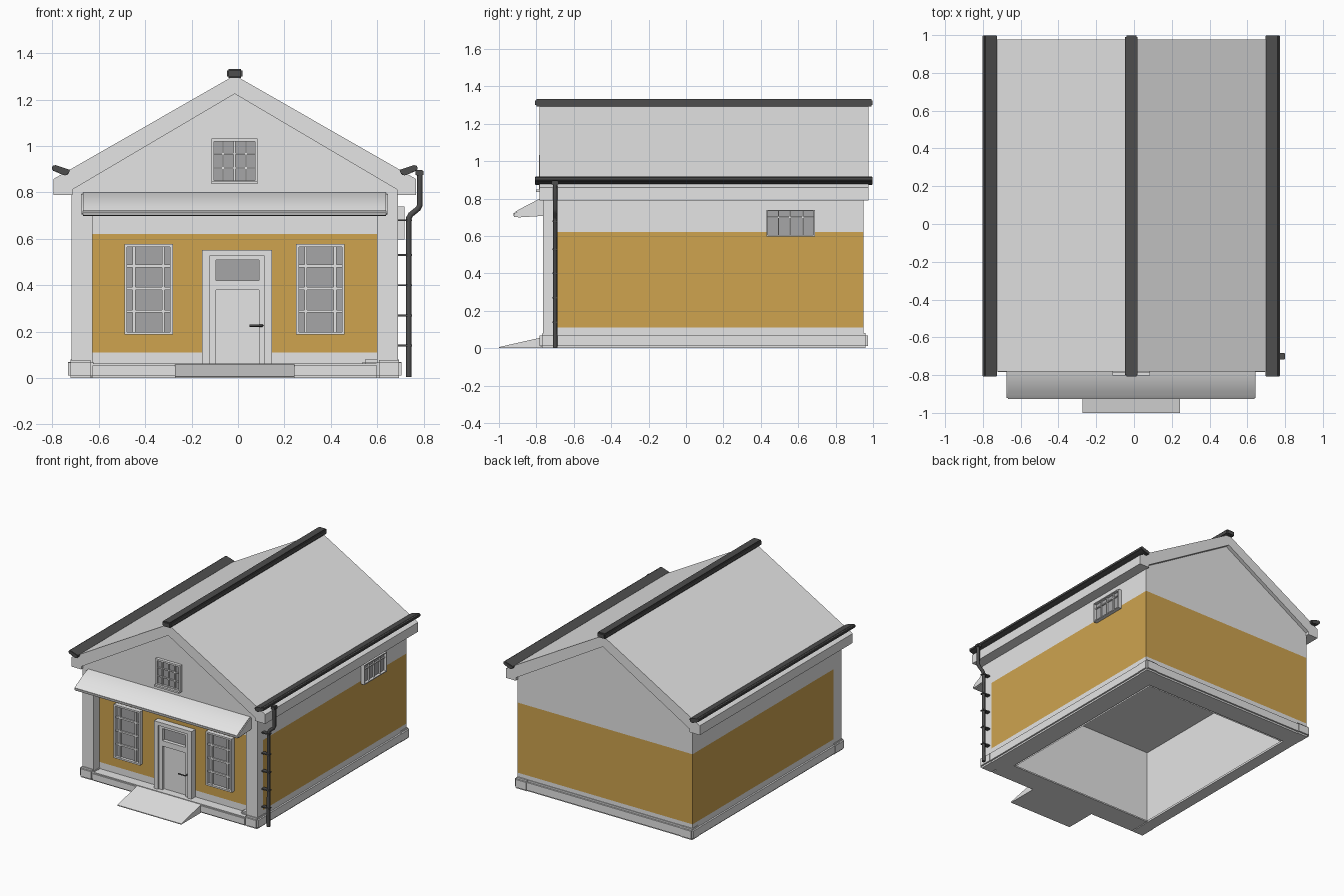
import bpy, bmesh, math
from mathutils import Vector

if "Cube" in bpy.data.objects:
    bpy.data.objects.remove(bpy.data.objects["Cube"])

CX = -0.014            # the house sits slightly left of centre


def material(name, r, g, b):
    m = bpy.data.materials.new(name)
    m.diffuse_color = (r, g, b, 1)
    m.use_nodes = True
    m.node_tree.nodes["Principled BSDF"].inputs["Base Color"].default_value = m.diffuse_color
    return m


WHITE = material("white plaster", 0.78, 0.78, 0.78)
YELLOW = material("ochre wall", 0.62, 0.37, 0.078)
DARK = material("dark metal", 0.075, 0.075, 0.075)
GLASS = material("grey glass", 0.38, 0.38, 0.39)


def finish(name, bm, mats, bevel=0.0, seg=2):
    me = bpy.data.meshes.new(name)
    bmesh.ops.recalc_face_normals(bm, faces=bm.faces)
    if bevel:
        bmesh.ops.bevel(bm, geom=bm.edges[:], offset=bevel, segments=seg,
                        affect='EDGES', clamp_overlap=True)
    bm.to_mesh(me)
    bm.free()
    for m in mats:
        me.materials.append(m)
    ob = bpy.data.objects.new(name, me)
    bpy.context.collection.objects.link(ob)
    if bevel:
        bpy.context.view_layer.objects.active = ob
        bpy.ops.object.select_all(action='DESELECT')
        ob.select_set(True)
        bpy.ops.object.shade_smooth_by_angle(angle=math.radians(50))
    return ob


def boxes(name, items, mat, bevel=0.0):
    """One object from boxes given as (x0, x1, y0, y1, z0, z1)."""
    bm = bmesh.new()
    for x0, x1, y0, y1, z0, z1 in items:
        vs = bmesh.ops.create_cube(bm, size=1)["verts"]
        for v in vs:
            v.co = ((x0 + x1) / 2 + v.co.x * (x1 - x0),
                    (y0 + y1) / 2 + v.co.y * (y1 - y0),
                    (z0 + z1) / 2 + v.co.z * (z1 - z0))
    return finish(name, bm, [mat], bevel)


def prism_bm(pts, axis, a, b):
    """Extrude a profile: (x, z) along y, or (y, z) along x."""
    bm = bmesh.new()
    put = (lambda p, t: (p[0], t, p[1])) if axis == 'y' else (lambda p, t: (t, p[0], p[1]))
    f = bm.faces.new([bm.verts.new(put(p, a)) for p in pts])
    g = bmesh.ops.extrude_face_region(bm, geom=[f])["geom"]
    d = Vector((0, b - a, 0)) if axis == 'y' else Vector((b - a, 0, 0))
    bmesh.ops.translate(bm, verts=[v for v in g if isinstance(v, bmesh.types.BMVert)], vec=d)
    return bm


def prism(name, pts, axis, a, b, mat, bevel=0.0):
    return finish(name, prism_bm(pts, axis, a, b), [mat], bevel)


def mirrored(half):
    """Close a right-hand profile about the ridge line."""
    return [(CX + x, z) for x, z in half] + [(CX - x, z) for x, z in reversed(half) if x > 0]


def tube(name, pts, r):
    cu = bpy.data.curves.new(name, 'CURVE')
    cu.dimensions = '3D'
    cu.bevel_depth = r
    cu.bevel_resolution = 2
    cu.use_fill_caps = True
    sp = cu.splines.new('POLY')
    sp.points.add(len(pts) - 1)
    for p, c in zip(sp.points, pts):
        p.co = (*c, 1)
    cu.materials.append(DARK)
    ob = bpy.data.objects.new(name, cu)
    bpy.context.collection.objects.link(ob)


# Walls: gabled shell, painted ochre between two heights
WX, FRONT, BACK = 0.704, -0.70, 0.95
bm = prism_bm([(CX - WX, 0.03), (CX + WX, 0.03), (CX + WX, 0.83), (CX, 1.24), (CX - WX, 0.83)],
              'y', FRONT, BACK)
for z in (0.11, 0.62):
    bmesh.ops.bisect_plane(bm, geom=bm.verts[:] + bm.edges[:] + bm.faces[:],
                           plane_co=(0, 0, z), plane_no=(0, 0, 1))
for f in bm.faces:
    f.material_index = int(0.11 < f.calc_center_median().z < 0.62)
bmesh.ops.recalc_face_normals(bm, faces=bm.faces)
bmesh.ops.delete(bm, geom=[f for f in bm.faces if f.normal.z < -0.9], context='FACES')
finish("walls", bm, [WHITE, YELLOW])

# Interior lining, open at the bottom
IX0, IX1, IY0, IY1 = -0.62, 0.535, -0.60, 0.80
bm = bmesh.new()
for v in bmesh.ops.create_cube(bm, size=1)["verts"]:
    v.co = (IX1 if v.co.x > 0 else IX0, IY1 if v.co.y > 0 else IY0, 0.53 if v.co.z > 0 else 0)
bmesh.ops.delete(bm, geom=[f for f in bm.faces if f.calc_center_median().z < 0.01], context='FACES')
finish("interior_lining", bm, [WHITE]).data.flip_normals()

# Front gable and lintel above the recessed entrance
prism("front_gable", mirrored([(0, 1.24), (WX, 0.83), (WX, 0.71)]), 'y', -0.764, FRONT, WHITE)

# Corner pillars and their bases, side plinths
for side, s in (("left", -1), ("right", 1)):
    a, b = sorted((CX + s * 0.613, CX + s * WX))
    boxes(side + "_pillar", [(a, b, -0.764, -0.67, 0.05, 0.71)], WHITE)
    a, b = sorted((CX + s * 0.609, CX + s * 0.719))
    boxes(side + "_pillar_base", [(a, b, -0.783, -0.66, 0, 0.079)], WHITE, 0.012)
    boxes(side + "_rear_base", [(a, b, 0.87, 0.973, 0, 0.081)], WHITE, 0.012)
    a, b = sorted((IX0 if s < 0 else IX1, CX + s * 0.716))
    boxes(side + "_plinth", [(a, b, -0.74, 0.96, 0, 0.08)], WHITE, 0.012)
boxes("front_plinth", [(CX - 0.62, CX + 0.62, -0.778, IY0, 0, 0.062)], WHITE, 0.008)
boxes("rear_plinth", [(CX - 0.65, CX + 0.65, IY1, 0.968, 0, 0.08)], WHITE, 0.012)

# Entrance ramp
prism("entrance_ramp", [(-1.0, 0), (-1.0, 0.006), (-0.77, 0.058), (-0.77, 0)],
      'x', -0.272, 0.243, WHITE)

# Roof slab with boxed eaves
prism("roof", mirrored([(0, 1.305), (0.781, 0.858), (0.781, 0.79), (0.70, 0.79), (0.70, 0.812),
                        (0, 1.225)]), 'y', -0.782, 0.977, WHITE)

# Ridge cap and tilted gutters
boxes("ridge_cap", [(CX - 0.033, CX + 0.033, -0.807, 0.998, 1.293, 1.332)], DARK, 0.007)
for side, s in (("left", -1), ("right", 1)):
    prof = [(CX + s * x, z) for x, z in ((0.718, 0.877), (0.709, 0.897), (0.776, 0.919),
                                         (0.788, 0.912), (0.786, 0.895), (0.735, 0.873))]
    prism(side + "_gutter", prof, 'y', -0.807, 0.998, DARK, 0.003)

# Canopy over the entrance
prism("canopy", [(-0.75, 0.80), (-0.785, 0.798), (-0.90, 0.738), (-0.926, 0.718), (-0.926, 0.704),
                 (-0.90, 0.699), (-0.75, 0.708)], 'x', -0.674, 0.644, WHITE, 0.006)


# Windows: frame, bars and glass; u runs along the wall
def window(name, u0, u1, z0, z1, cols, rows, wall, facing, depth=0.03, edge=0.012, bar=0.008):
    def put(a, b, c, d, t):
        if facing == 'front':
            return (a, b, wall - t, wall + 0.005, c, d)
        return (wall - 0.005, wall + t, a, b, c, d)
    frame = [put(u0, u0 + edge, z0, z1, depth), put(u1 - edge, u1, z0, z1, depth),
             put(u0, u1, z1 - edge, z1, depth), put(u0, u1, z0, z0 + edge, depth)]
    for c in cols:
        u = u0 + c * (u1 - u0)
        frame.append(put(u - bar / 2, u + bar / 2, z0, z1, depth * 0.7))
    for r in rows:
        z = z0 + r * (z1 - z0)
        frame.append(put(u0, u1, z - bar / 2, z + bar / 2, depth * 0.65))
    boxes(name + "_frame", frame, WHITE)
    boxes(name + "_glass", [put(u0 + 0.004, u1 - 0.004, z0 + 0.004, z1 - 0.004, depth * 0.3)], GLASS)


for nm, u in (("left_window", -0.49), ("right_window", 0.25)):
    window(nm, u, u + 0.21, 0.187, 0.577, (0.2, 0.8), (0.26, 0.51, 0.76), FRONT, 'front', bar=0.012)
window("gable_window", -0.115, 0.085, 0.84, 1.032, (0.25, 0.5, 0.75), (0.34, 0.66), -0.764, 'front', 0.022)
boxes("gable_window_sill", [(-0.115, 0.085, -0.803, -0.75, 0.836, 0.848)], WHITE)
window("side_window", 0.43, 0.69, 0.597, 0.74, (0.25, 0.48, 0.75), (0.72,), CX + WX, 'side', 0.027, 0.007, 0.007)

# Door: stepped frame, transom glass, leaf and handle
boxes("door_frame", [(-0.155, -0.122, -0.745, -0.69, 0.06, 0.553), (0.115, 0.147, -0.745, -0.69, 0.06, 0.553),
                     (-0.155, 0.147, -0.745, -0.69, 0.527, 0.553)], WHITE)
boxes("door_inner_frame", [(-0.122, -0.094, -0.735, -0.69, 0.06, 0.527), (0.09, 0.115, -0.735, -0.69, 0.06, 0.527),
                           (-0.122, 0.115, -0.735, -0.69, 0.508, 0.527),
                           (-0.122, 0.115, -0.735, -0.69, 0.38, 0.42)], WHITE)
boxes("door_transom_glass", [(-0.095, 0.09, -0.709, -0.69, 0.418, 0.51)], GLASS)
boxes("door_leaf", [(-0.095, 0.09, -0.714, -0.69, 0.06, 0.382)], WHITE)
tube("door_handle", [(0.105, -0.73, 0.226), (0.105, -0.757, 0.226), (0.05, -0.757, 0.226)], 0.005)

# Downpipe with wall brackets
tube("downpipe", [(0.736, -0.70, 0.005), (0.736, -0.70, 0.69), (0.745, -0.70, 0.705), (0.776, -0.70, 0.73),
                  (0.784, -0.70, 0.745), (0.784, -0.70, 0.885)], 0.012)
boxes("downpipe_outlet", [(0.765, 0.80, -0.718, -0.682, 0.872, 0.897)], DARK, 0.004)
for i, z in enumerate((0.14, 0.27, 0.40, 0.53, 0.68)):
    boxes(f"pipe_bracket_{i + 1}", [(0.685, 0.75, -0.714, -0.686, z - 0.004, z + 0.004)], DARK)
